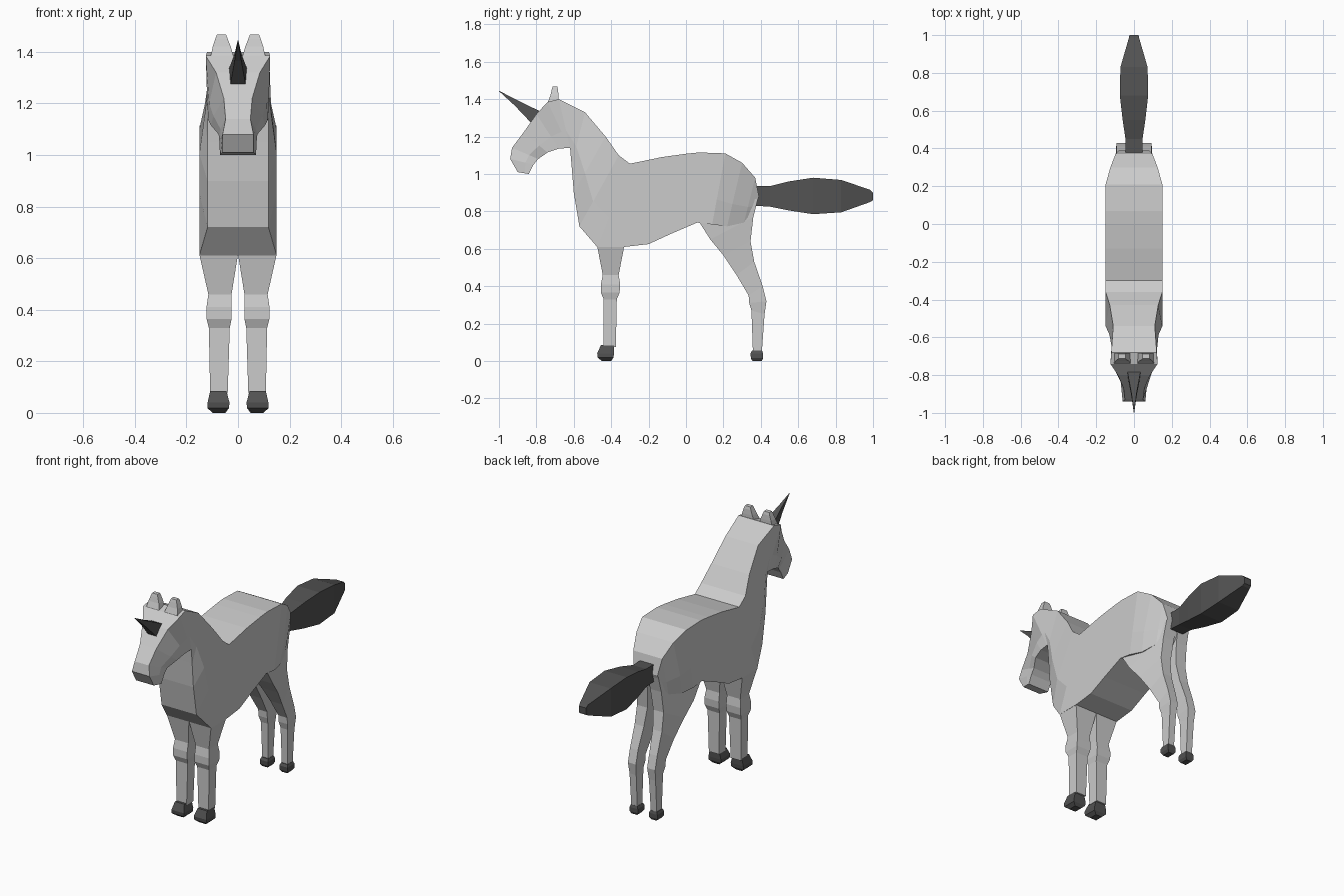
import bpy, bmesh

def material(name, v):
    m = bpy.data.materials.new(name)
    m.diffuse_color = (v, v, v, 1)
    return m

COAT = material("pale_grey_coat", 0.6)
DARK = material("dark_grey", 0.085)

def loft(name, rings, mat):
    """Skin a list of equal-length closed rings and cap both ends."""
    bm = bmesh.new()
    loops = [[bm.verts.new(p) for p in r] for r in rings]
    n = len(loops[0])
    for a, b in zip(loops, loops[1:]):
        for i in range(n):
            j = (i + 1) % n
            bm.faces.new((a[i], a[j], b[j], b[i]))
    bm.faces.new(loops[0])
    bm.faces.new(loops[-1])
    bmesh.ops.remove_doubles(bm, verts=bm.verts, dist=0.0005)
    bmesh.ops.recalc_face_normals(bm, faces=bm.faces)
    me = bpy.data.meshes.new(name)
    bm.to_mesh(me)
    bm.free()
    me.materials.append(mat)
    ob = bpy.data.objects.new(name, me)
    bpy.context.collection.objects.link(ob)
    return ob

def mirrored(name, rings, mat):
    """One copy on each side of x = 0."""
    for side, s in (("left", 1), ("right", -1)):
        loft(f"{side}_{name}", [[(s * x, y, z) for x, y, z in r] for r in rings], mat)

def box_ring(x0, x1, y0, y1, z):
    return [(x0, y0, z), (x1, y0, z), (x1, y1, z), (x0, y1, z)]

def slab_ring(top, bottom, wt, wm, wb, t=0.65):
    """Six-point section: top pair, middle pair, bottom pair."""
    my, mz = (a + (b - a) * t for a, b in zip(top, bottom))
    return [(-wt, *top), (wt, *top), (wm, my, mz),
            (wb, *bottom), (-wb, *bottom), (-wm, my, mz)]

# Head, neck and barrel as one skin from muzzle to rump
body = [
    ((-.90, 1.01), (-.84, 1.00), .060, .068, .070),
    ((-.94, 1.08), (-.815, 1.05), .060, .068, .072),
    ((-.93, 1.14), (-.79, 1.08), .048, .068, .075),
    ((-.87, 1.22), (-.74, 1.115), .055, .095, .105),
    ((-.80, 1.32), (-.68, 1.135), .085, .112, .115),
    ((-.74, 1.385), (-.625, 1.14), .125, .120, .118),
    ((-.68, 1.40), (-.62, 1.14), .120, .120, .118),
    ((-.54, 1.33), (-.612, 1.05), .110, .130, .118),
    ((-.43, 1.20), (-.60, .90), .128, .150, .118),
    ((-.36, 1.10), (-.57, .72), .150, .150, .118),
    ((-.30, 1.055), (-.475, .61), .150, .150, .150),
    ((-.25, 1.065), (-.33, .61), .150, .150, .150),
    ((-.13, 1.09), (-.20, .625), .150, .150, .150),
    ((.00, 1.108), (-.08, .68), .150, .150, .150),
    ((.07, 1.115), (.06, .74), .150, .150, .150),
    ((.21, 1.11), (.14, .73), .150, .150, .148),
    ((.30, 1.06), (.22, .72), .125, .135, .125),
    ((.37, .98), (.31, .74), .098, .100, .098),
    ((.39, .88), (.36, .80), .080, .080, .080),
]
loft("body", [slab_ring(*r) for r in body], COAT)

# Front legs: x inner, x outer, y front, y back, z
front_leg = [
    (0, .15, -.475, -.33, .615), (.025, .115, -.445, -.36, .46),
    (.025, .122, -.455, -.352, .41), (.025, .122, -.455, -.355, .365),
    (.032, .113, -.44, -.37, .33), (.04, .108, -.44, -.375, .075),
]
mirrored("front_leg", [box_ring(*r) for r in front_leg], COAT)
front_hoof = [
    (.045, .108, -.455, -.385, .085), (.033, .118, -.475, -.385, .04),
    (.035, .118, -.472, -.388, .018), (.055, .098, -.45, -.40, 0),
]
mirrored("front_hoof", [box_ring(*r) for r in front_hoof], DARK)

# Hind legs: front (y, z), back (y, z), inner x, outer x at front and back
hind_leg = [
    ((.06, .76), (.385, .87), .005, .149, .082),
    ((.13, .65), (.36, .77), .01, .145, .085),
    ((.20, .565), (.345, .64), .02, .13, .09),
    ((.27, .46), (.365, .53), .03, .11, .092),
    ((.335, .35), (.41, .40), .038, .098, .092),
    ((.338, .31), (.43, .32), .038, .098, .092),
    ((.35, .27), (.42, .25), .043, .09, .088),
    ((.358, .04), (.405, .04), .046, .086, .086),
]
mirrored("hind_leg", [[(i, *f), (of, *f), (ob, *b), (i, *b)]
                      for f, b, i, of, ob in hind_leg], COAT)
hind_hoof = [
    (.044, .088, .353, .407, .055), (.038, .094, .345, .412, .04),
    (.038, .094, .347, .412, .015), (.048, .084, .355, .405, 0),
]
mirrored("hind_hoof", [box_ring(*r) for r in hind_hoof], DARK)

# Ears
ear = [(.018, .105, -.738, -.682, 1.385), (.028, .098, -.725, -.682, 1.42),
       (.04, .088, -.718, -.684, 1.45), (.046, .082, -.713, -.688, 1.467)]
mirrored("ear", [box_ring(*r) for r in ear], COAT)

# Horn tapering to a point
loft("horn", [
    [(-.03, -.825, 1.27), (.03, -.825, 1.27), (.035, -.78, 1.335), (-.035, -.78, 1.335)],
    [(-.013, -.915, 1.365), (.013, -.915, 1.365), (.013, -.90, 1.393), (-.013, -.90, 1.393)],
    [(-.001, -1, 1.443), (.001, -1, 1.443), (.001, -1, 1.445), (-.001, -1, 1.445)],
], DARK)

# Tail: y, half width, z low, z high
tail = [(.37, .045, .83, .935), (.45, .045, .825, .935), (.55, .06, .805, .96),
        (.68, .075, .785, .98), (.83, .072, .795, .968), (.985, .027, .85, .915),
        (1.0, .024, .86, .90)]
loft("tail", [[(-w, y, lo), (w, y, lo), (w, y, hi), (-w, y, hi)]
              for y, w, lo, hi in tail], DARK)
